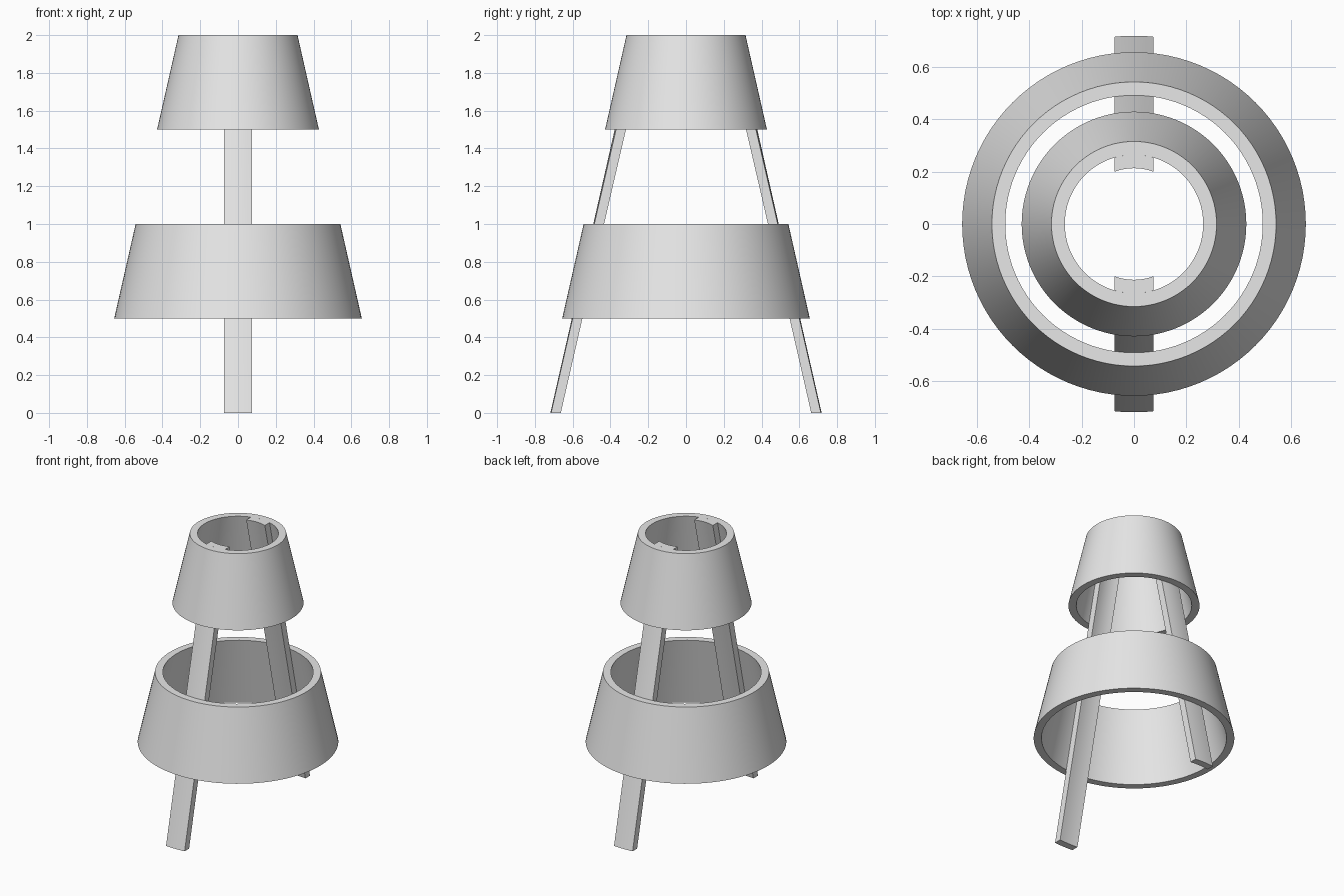
import bpy
import bmesh
from math import sqrt, sin, cos, tau, radians

cube = bpy.data.objects.get("Cube")
if cube:
    bpy.data.objects.remove(cube, do_unlink=True)

SLOPE = 0.227     # inward lean per unit of height
WALL = 0.051      # wall thickness measured horizontally
BASE = 0.769      # outer cone radius at the floor
HALF_WIDTH = 0.074
SEGMENTS = 96

grey = bpy.data.materials.new("plain grey")
grey.use_nodes = True
grey.diffuse_color = (0.8, 0.8, 0.8, 1)
grey.node_tree.nodes["Principled BSDF"].inputs["Base Color"].default_value = (0.8, 0.8, 0.8, 1)


def cone_radius(z):
    return BASE - SLOPE * z


def finish(bm, name):
    bmesh.ops.recalc_face_normals(bm, faces=bm.faces)
    mesh = bpy.data.meshes.new(name)
    bm.to_mesh(mesh)
    bm.free()
    mesh.materials.append(grey)
    obj = bpy.data.objects.new(name, mesh)
    bpy.context.collection.objects.link(obj)
    bpy.ops.object.select_all(action='DESELECT')
    obj.select_set(True)
    bpy.context.view_layer.objects.active = obj
    bpy.ops.object.shade_smooth_by_angle(angle=radians(30))


def bridge(bm, loops, closed):
    """Join a list of equally long vertex loops with quads."""
    count = len(loops)
    for i in range(count if closed else count - 1):
        a, b = loops[i], loops[(i + 1) % count]
        for j in range(len(a)):
            k = (j + 1) % len(a)
            bm.faces.new((a[j], a[k], b[k], b[j]))


# Hollow conical bands
def conical_band(name, low, high):
    bm = bmesh.new()
    profile = [(cone_radius(low), low), (cone_radius(high), high),
               (cone_radius(high) - WALL, high), (cone_radius(low) - WALL, low)]
    loops = []
    for i in range(SEGMENTS):
        a = tau * i / SEGMENTS
        loops.append([bm.verts.new((r * cos(a), r * sin(a), z)) for r, z in profile])
    bridge(bm, loops, closed=True)
    finish(bm, name)


conical_band("lower_band", 0.5, 1.0)
conical_band("upper_band", 1.5, 2.0)


# Leaning legs: strips of a second conical shell just inside the bands
def leg(name, side):
    bm = bmesh.new()
    steps, levels = 6, 8
    xs = [HALF_WIDTH * (2 * i / steps - 1) for i in range(steps + 1)]
    loops = []
    for n in range(levels + 1):
        z = 2 * n / levels
        outer = cone_radius(z) - WALL
        inner = outer - WALL
        ring = [(x, outer) for x in xs] + [(x, inner) for x in reversed(xs)]
        loops.append([bm.verts.new((x, side * sqrt(r * r - x * x), z)) for x, r in ring])
    bridge(bm, loops, closed=False)
    for end in (loops[0], loops[-1]):
        for j in range(steps):
            bm.faces.new((end[j], end[j + 1], end[-2 - j], end[-1 - j]))
    finish(bm, name)


leg("front_leg", -1)
leg("back_leg", 1)
